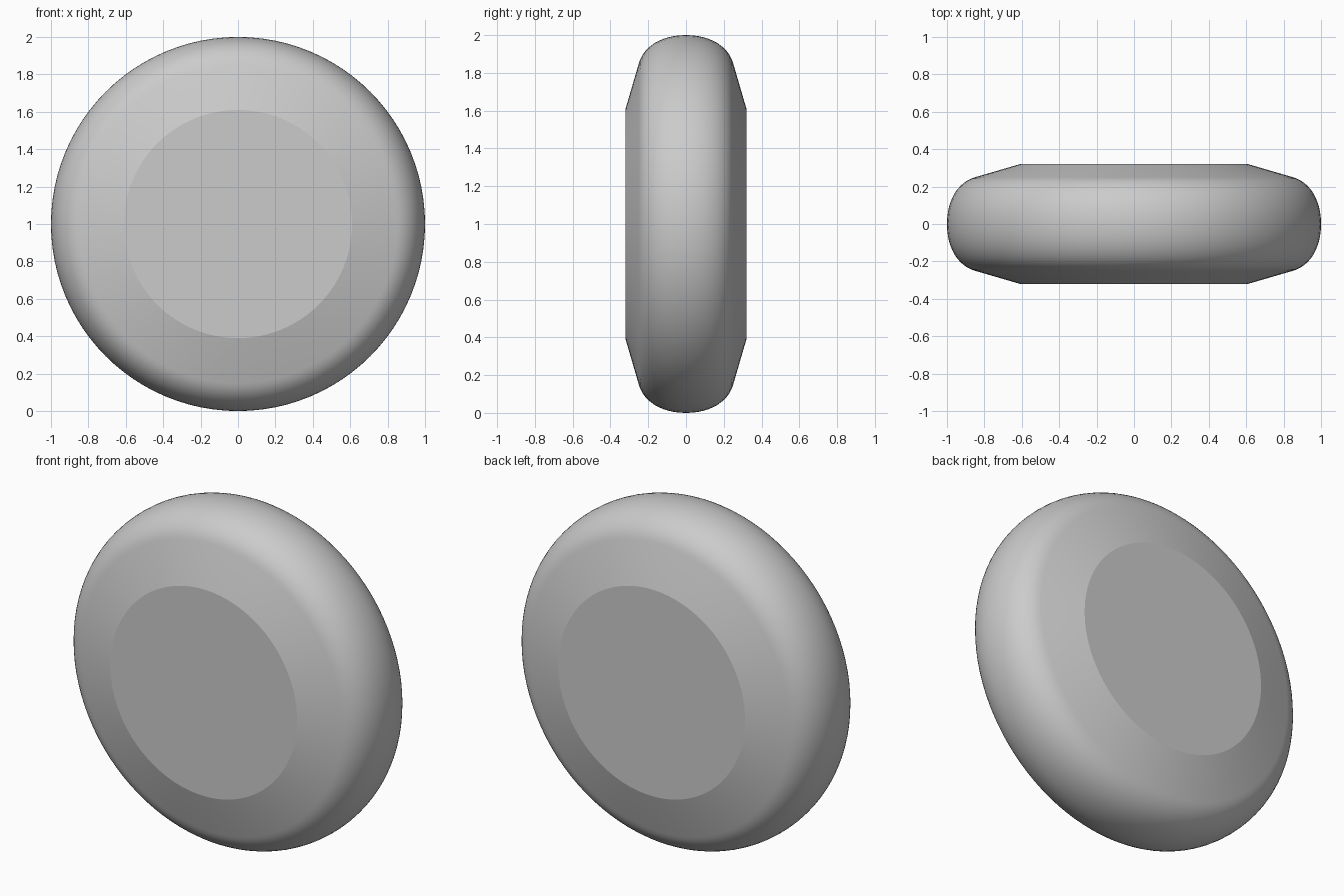
import bpy
import bmesh
from math import radians, tau
from mathutils import Vector
from mathutils.geometry import interpolate_bezier

cube = bpy.data.objects.get("Cube")
if cube:
    bpy.data.objects.remove(cube, do_unlink=True)

# Plain grey material
grey = bpy.data.materials.new("plain_grey")
grey.use_nodes = True
colour = (0.6, 0.6, 0.6, 1)
grey.diffuse_color = colour
grey.node_tree.nodes["Principled BSDF"].inputs["Base Color"].default_value = colour

# Half profile: flat face edge, bevel, then a rounded rim (x = radius, y = depth)
rim = interpolate_bezier(Vector((0.85, -0.25, 0)), Vector((0.94, -0.225, 0)),
                         Vector((1, -0.13, 0)), Vector((1, 0, 0)), 13)
half = [Vector((0.61, -0.32, 0))] + [p.to_3d() for p in rim]
profile = half + [Vector((p.x, -p.y, 0)) for p in reversed(half[:-1])]

# Turn the profile around the y axis
bm = bmesh.new()
verts = [bm.verts.new(p) for p in profile]
edges = [bm.edges.new(pair) for pair in zip(verts, verts[1:])]
bmesh.ops.spin(bm, geom=verts + edges, cent=(0, 0, 0), axis=(0, 1, 0),
               angle=tau, steps=96, use_duplicate=False)
bmesh.ops.remove_doubles(bm, verts=bm.verts[:], dist=0.0001)

# Close the flat front and back faces
bmesh.ops.holes_fill(bm, edges=[e for e in bm.edges if e.is_boundary], sides=0)
bmesh.ops.recalc_face_normals(bm, faces=bm.faces[:])

mesh = bpy.data.meshes.new("rounded_disc")
bm.to_mesh(mesh)
bm.free()
mesh.materials.append(grey)
disc = bpy.data.objects.new("rounded_disc", mesh)
disc.location.z = 1
bpy.context.collection.objects.link(disc)

# Smooth rim with a crease around each flat face
bpy.ops.object.select_all(action='DESELECT')
disc.select_set(True)
bpy.context.view_layer.objects.active = disc
bpy.ops.object.shade_smooth_by_angle(angle=radians(15))
